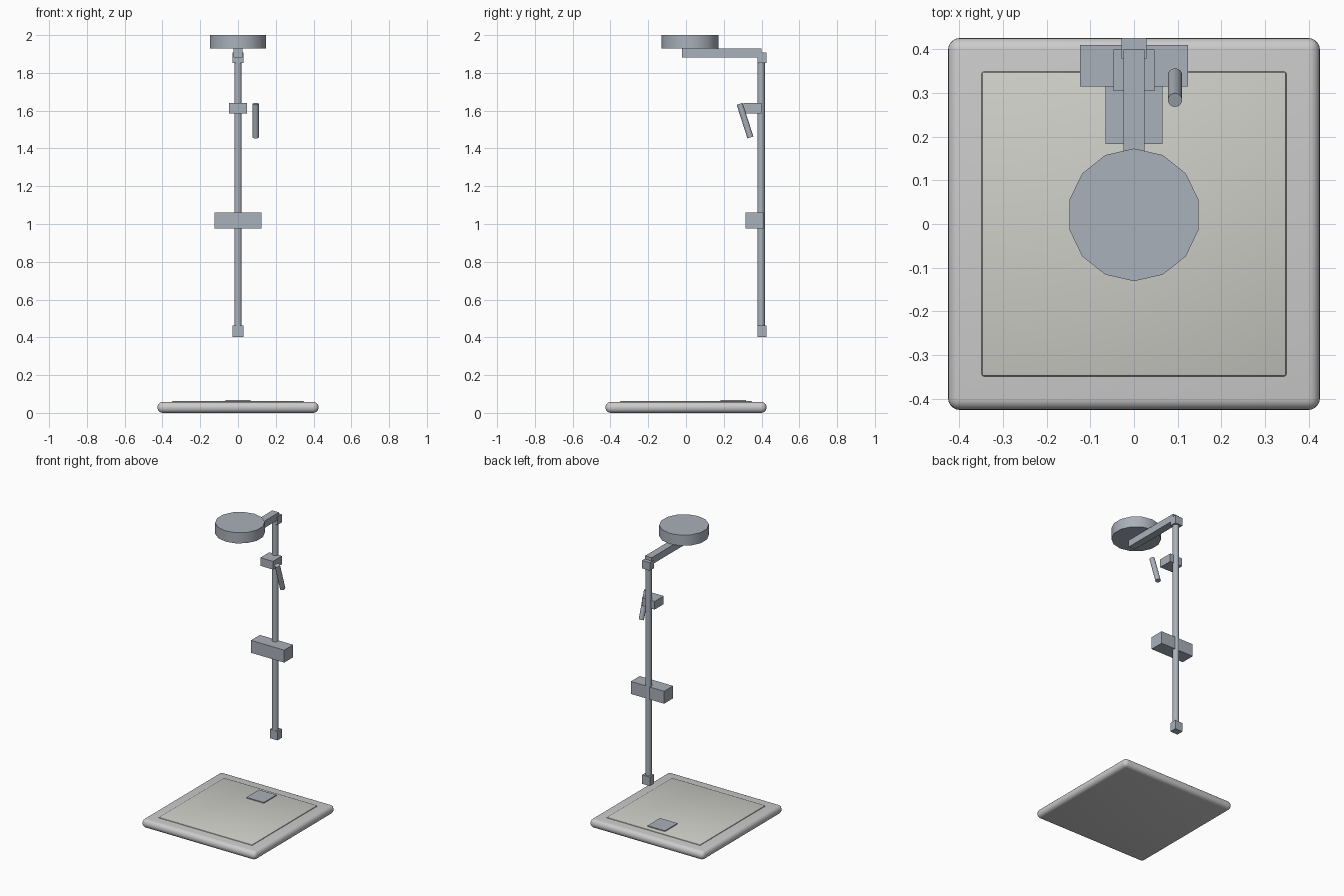
import bpy
from math import pi
from mathutils import Vector

if "Cube" in bpy.data.objects:
    bpy.data.objects.remove(bpy.data.objects["Cube"])


def mat(name, rgb):
    m = bpy.data.materials.new(name)
    m.diffuse_color = (*rgb, 1)
    m.use_nodes = True
    m.node_tree.nodes["Principled BSDF"].inputs["Base Color"].default_value = m.diffuse_color
    return m


METAL = mat("metal", (0.40, 0.44, 0.49))
FLOOR = mat("floor", (0.62, 0.62, 0.58))


def smooth(o):
    bpy.ops.object.select_all(action='DESELECT')
    o.select_set(True)
    bpy.context.view_layer.objects.active = o
    bpy.ops.object.shade_smooth_by_angle(angle=pi / 5)


def box(name, x, y, z, material=None, bevel=0, segments=3):
    """Box from (min, max) ranges, optionally with rounded edges."""
    lo, hi = Vector((x[0], y[0], z[0])), Vector((x[1], y[1], z[1]))
    bpy.ops.mesh.primitive_cube_add(size=1, location=(lo + hi) / 2)
    o = bpy.context.object
    o.name = name
    o.scale = hi - lo
    bpy.ops.object.transform_apply(location=False, rotation=False, scale=True)
    if material:
        o.data.materials.append(material)
    if bevel:
        b = o.modifiers.new("round", 'BEVEL')
        b.width, b.segments = bevel, segments
        bpy.ops.object.modifier_apply(modifier="round")
        smooth(o)
    return o


def rod(name, a, b, radius, sides):
    """Capped cylinder between two points."""
    a, b = Vector(a), Vector(b)
    bpy.ops.mesh.primitive_cylinder_add(vertices=sides, radius=radius,
                                        depth=(b - a).length, location=(a + b) / 2)
    o = bpy.context.object
    o.name = name
    o.rotation_euler = Vector((0, 0, 1)).rotation_difference((b - a).normalized()).to_euler()
    o.data.materials.append(METAL)
    smooth(o)
    return o


def sym(w):
    return (-w, w)


# Shower tray, raised floor panel and drain cover
box("tray", sym(0.426), sym(0.426), (0, 0.058), bevel=0.027, segments=5)
box("tray_floor", sym(0.349), sym(0.349), (0.035, 0.063), FLOOR, 0.005, 2)
box("drain_cover", sym(0.065), (0.183, 0.317), (0.05, 0.069), METAL)

# Riser pole with a wall bracket at each end
rod("riser_pole", (0, 0.398, 0.41), (0, 0.398, 1.89), 0.02, 14)
for name, z in (("lower_bracket", (0.402, 0.462)), ("upper_bracket", (1.853, 1.907))):
    box(name, sym(0.0285), (0.379, 0.426), z, METAL)

# Overhead arm and round shower head
box("head_arm", sym(0.0245), (-0.021, 0.4), (1.882, 1.929), METAL)
rod("shower_head", (0, 0.021, 1.928), (0, 0.021, 2.0), 0.152, 14)

# Mixer valve, handset slider and tilted handset
box("mixer_valve", sym(0.124), (0.315, 0.41), (0.976, 1.06), METAL)
box("handset_slider", sym(0.047), (0.305, 0.4), (1.586, 1.641), METAL)
rod("handset", (0.094, 0.341, 1.458), (0.094, 0.284, 1.636), 0.0165, 14)
